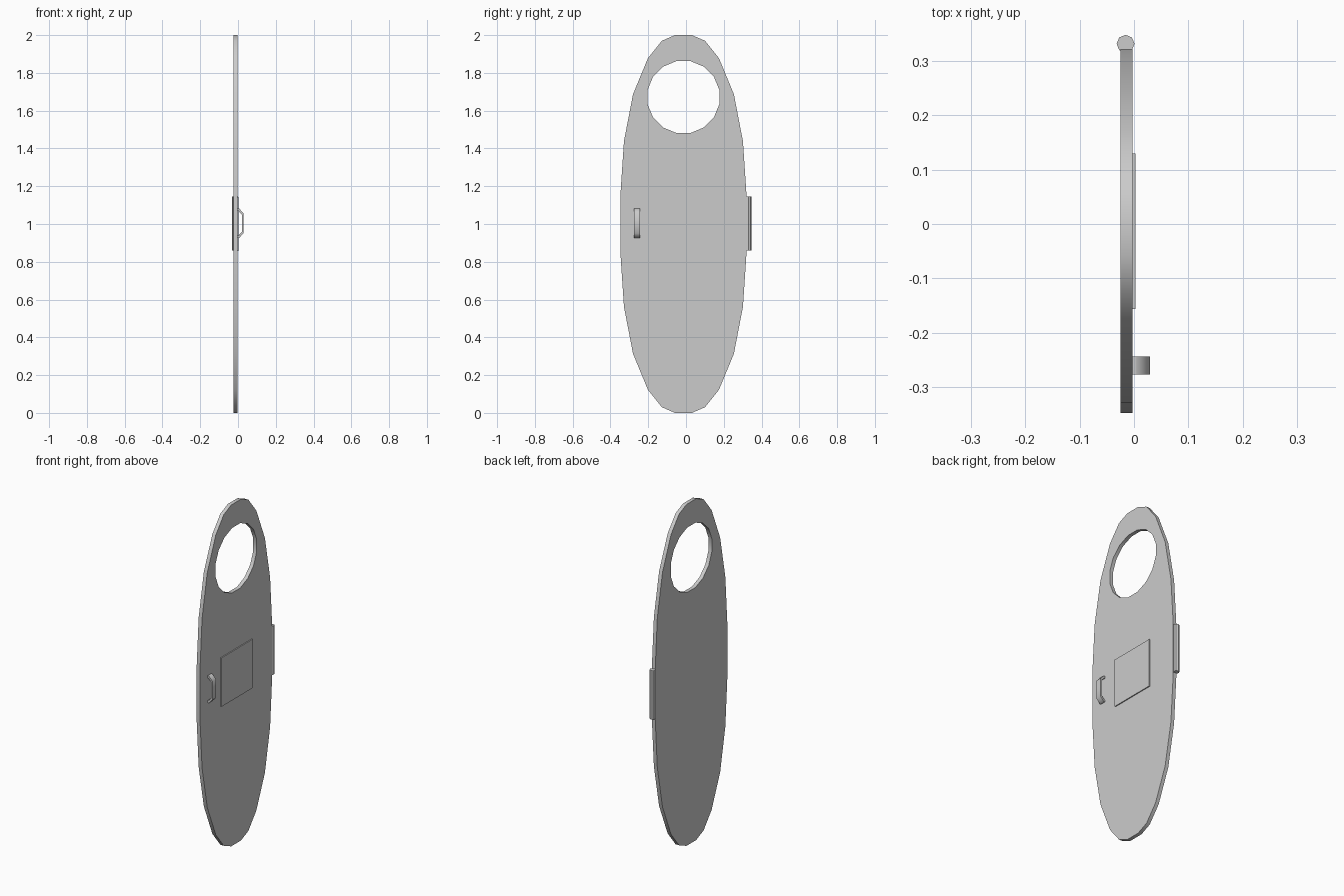
import bpy
from math import sin, cos, pi

if "Cube" in bpy.data.objects:
    bpy.data.objects.remove(bpy.data.objects["Cube"])


def plate(name, loops, depth, location, rotation):
    """Flat outline(s) extruded evenly to both sides; inner loops become holes."""
    curve = bpy.data.curves.new(name, 'CURVE')
    curve.dimensions = '2D'
    curve.fill_mode = 'BOTH'
    curve.extrude = depth / 2
    for loop in loops:
        spline = curve.splines.new('POLY')
        spline.points.add(len(loop) - 1)
        for p, (u, v) in zip(spline.points, loop):
            p.co = (u, v, 0, 1)
        spline.use_cyclic_u = True
    obj = bpy.data.objects.new(name, curve)
    bpy.context.collection.objects.link(obj)
    obj.location = location
    obj.rotation_euler = rotation
    bpy.ops.object.select_all(action='DESELECT')
    obj.select_set(True)
    bpy.context.view_layer.objects.active = obj
    bpy.ops.object.convert(target='MESH')
    return bpy.context.object


CENTER_Y = -0.0135

# door: rounded oval outline, one quarter mirrored to four
quarter = [(0.334, 0.15), (0.315, 0.438), (0.267, 0.687),
           (0.188, 0.878), (0.114, 0.97), (0.045, 1.0)]
half = quarter + [(-u, v) for u, v in reversed(quarter)]
outline = half + [(-u, -v) for u, v in half]

# round window opening
n = 16
r = 0.19 / cos(pi / n)
window = [(r * cos(2 * pi * (i + 0.5) / n), 0.672 + r * sin(2 * pi * (i + 0.5) / n))
          for i in range(n)]
plate("door", [outline, window], 0.022, (-0.014, CENTER_Y, 1), (pi / 2, 0, pi / 2))

# raised panel in the middle of the door
bpy.ops.mesh.primitive_cube_add(size=1, location=(-0.002, CENTER_Y, 1))
panel = bpy.context.object
panel.name = "panel"
panel.scale = (0.010, 0.286, 0.286)

# hinge barrel on the edge
bpy.ops.mesh.primitive_cylinder_add(vertices=8, radius=0.0165, depth=0.286,
                                    location=(-0.0155, 0.331, 1.002))
bpy.context.object.name = "hinge"

# pull handle: bracket profile, upper half mirrored
outer = [(-0.004, 0.079), (0.005, 0.079), (0.029, 0.053)]
inner = [(0.020, 0.046), (0.002, 0.066), (-0.004, 0.066)]
bracket = ([(u, -v) for u, v in outer] + outer[::-1]
           + inner[::-1] + [(u, -v) for u, v in inner])
plate("handle", [bracket], 0.033, (0, -0.26, 1.004), (pi / 2, 0, 0))
